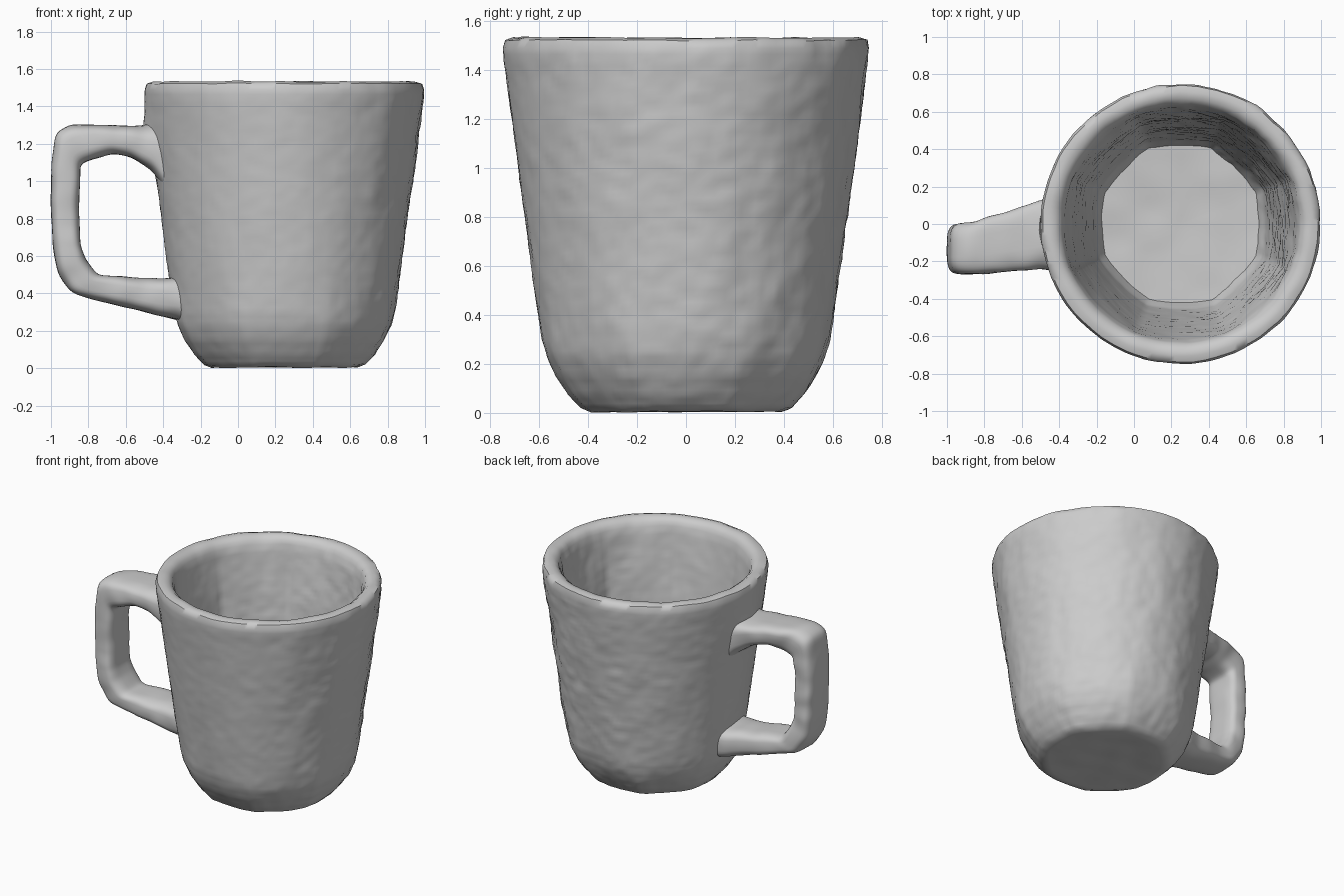
import bpy, bmesh, math
from mathutils import Vector, noise

cube = bpy.data.objects.get("Cube")
if cube:
    bpy.data.objects.remove(cube, do_unlink=True)

# One plain clay colour
clay = bpy.data.materials.new("grey clay")
clay.use_nodes = True
clay.diffuse_color = (0.6, 0.6, 0.6, 1)
bsdf = clay.node_tree.nodes["Principled BSDF"]
bsdf.inputs["Base Color"].default_value = clay.diffuse_color
bsdf.inputs["Roughness"].default_value = 0.8

CENTRE = Vector((0.249, 0, 0))
SEGMENTS = 144


def resample(points, step):
    """Insert evenly spaced points along a polyline."""
    out = []
    for a, b in zip(points, points[1:]):
        a, b = Vector(a), Vector(b)
        n = max(1, round((b - a).length / step))
        out += [a.lerp(b, i / n) for i in range(n)]
    return out + [Vector(points[-1])]


def relax(points, passes):
    """Round the corners of a polyline, keeping its ends."""
    for _ in range(passes):
        inner = [(a + b * 2 + c) / 4 for a, b, c in zip(points, points[1:], points[2:])]
        points = [points[0]] + inner + [points[-1]]
    return points


def loft(name, rings):
    """Skin a list of closed rings and cap both ends."""
    bm = bmesh.new()
    loops = [[bm.verts.new(p) for p in ring] for ring in rings]
    count = len(loops[0])
    for a, b in zip(loops, loops[1:]):
        for i in range(count):
            j = (i + 1) % count
            bm.faces.new((a[i], a[j], b[j], b[i]))
    bm.faces.new(loops[0])
    bm.faces.new(loops[-1])
    bmesh.ops.recalc_face_normals(bm, faces=bm.faces)
    mesh = bpy.data.meshes.new(name)
    bm.to_mesh(mesh)
    bm.free()
    mesh.materials.append(clay)
    obj = bpy.data.objects.new(name, mesh)
    bpy.context.collection.objects.link(obj)
    bpy.ops.object.select_all(action='DESELECT')
    obj.select_set(True)
    bpy.context.view_layer.objects.active = obj
    bpy.ops.object.shade_smooth_by_angle(angle=math.radians(50))


def facet(angle, sides=8):
    """Radius factor that turns a circle into a polygon of similar size."""
    w = 2 * math.pi / sides
    return math.cos(w / 2) / math.cos((angle + w / 2) % w - w / 2) * 1.03


# Cup: outside from the base up, over the rounded rim, down to the inner floor
profile = [(0.02, 0.012), (0.40, 0.005), (0.44, 0.02), (0.49, 0.075), (0.54, 0.15),
           (0.575, 0.23), (0.592, 0.30), (0.663, 0.83), (0.715, 1.22), (0.745, 1.44),
           (0.748, 1.49), (0.737, 1.522), (0.705, 1.533), (0.67, 1.528),
           (0.642, 1.505), (0.625, 1.45), (0.56, 0.95), (0.5, 0.5),
           (0.465, 0.28), (0.43, 0.195), (0.02, 0.18)]
inner_start = 14
rows = resample(profile[:inner_start], 0.025)
outer_count = len(rows)
rows += resample(profile[inner_start:], 0.025)

rings = []
for k, (r, z) in enumerate(rows):
    inside = k >= outer_count
    # The foot and the inside are hand cut into soft facets
    if inside:
        cut = 0.5 * min(1, (1.53 - z) / 0.3)
    else:
        cut = 0.4 * max(0, 1 - z / 0.5)
    ring = []
    for i in range(SEGMENTS):
        a = 2 * math.pi * i / SEGMENTS
        d = Vector((math.cos(a), math.sin(a), 0))
        p = d * r * (1 + cut * (facet(a) - 1)) + Vector((0, 0, z))
        # Rougher tool marks on the back and left of the cup
        rough = 0.5 + 0.5 * d.dot(Vector((0.7, 0.7, 0)))
        amount = 0.003 + 0.006 * rough
        bump = noise.noise(Vector((p.x * 7, p.y * 7, p.z * 4)))
        bump += 0.7 * noise.noise(p * 18)
        if r > 0.41:
            p += d * bump * amount
        # The wall swells out above the handle
        if not inside and r > 0.6:
            swell = math.exp(-((a - math.pi - 0.05) / 0.22) ** 2)
            p += d * 0.035 * swell * math.exp(-((z - 1.24) / 0.13) ** 2)
        if inside or z > 1.5 or z < 0.02:
            p.z += 0.007 * noise.noise(p * 6)
        p.z = max(p.z, 0)
        ring.append(p + CENTRE)
    rings.append(ring)
loft("cup", rings)

# Handle: stations of outer x, z, inner x, z, middle y and half width
stations = [(-0.38, 1.32, -0.37, 0.92, -0.05, 0.20),
            (-0.50, 1.30, -0.45, 1.05, -0.055, 0.19),
            (-0.60, 1.297, -0.56, 1.125, -0.075, 0.17),
            (-0.74, 1.303, -0.67, 1.15, -0.10, 0.155),
            (-0.89, 1.305, -0.77, 1.12, -0.125, 0.14),
            (-0.975, 1.265, -0.84, 1.09, -0.13, 0.135),
            (-0.995, 1.12, -0.845, 1.0, -0.135, 0.132),
            (-1.002, 0.90, -0.85, 0.85, -0.135, 0.132),
            (-0.99, 0.65, -0.84, 0.66, -0.135, 0.132),
            (-0.965, 0.51, -0.815, 0.58, -0.13, 0.135),
            (-0.89, 0.40, -0.75, 0.50, -0.125, 0.135),
            (-0.75, 0.36, -0.68, 0.495, -0.11, 0.14),
            (-0.55, 0.315, -0.53, 0.485, -0.08, 0.15),
            (-0.38, 0.27, -0.40, 0.48, -0.055, 0.165),
            (-0.27, 0.25, -0.28, 0.49, -0.05, 0.18)]


def soft(v):
    """Squared-off sine for a rounded rectangular section."""
    return math.copysign(abs(v) ** 0.6, v)


handle_rings = []
for ox, oz, ix, iz, y, half in relax(resample(stations, 0.025), 4):
    outer, inner = Vector((ox, y, oz)), Vector((ix, y, iz))
    mid, arm = (outer + inner) / 2, (outer - inner) / 2
    ring = []
    for i in range(36):
        a = 2 * math.pi * i / 36
        p = mid + arm * soft(math.cos(a)) + Vector((0, half * soft(math.sin(a)), 0))
        ring.append(p + (p - mid) * 0.06 * noise.noise(p * 9))
    handle_rings.append(ring)
loft("handle", handle_rings)
